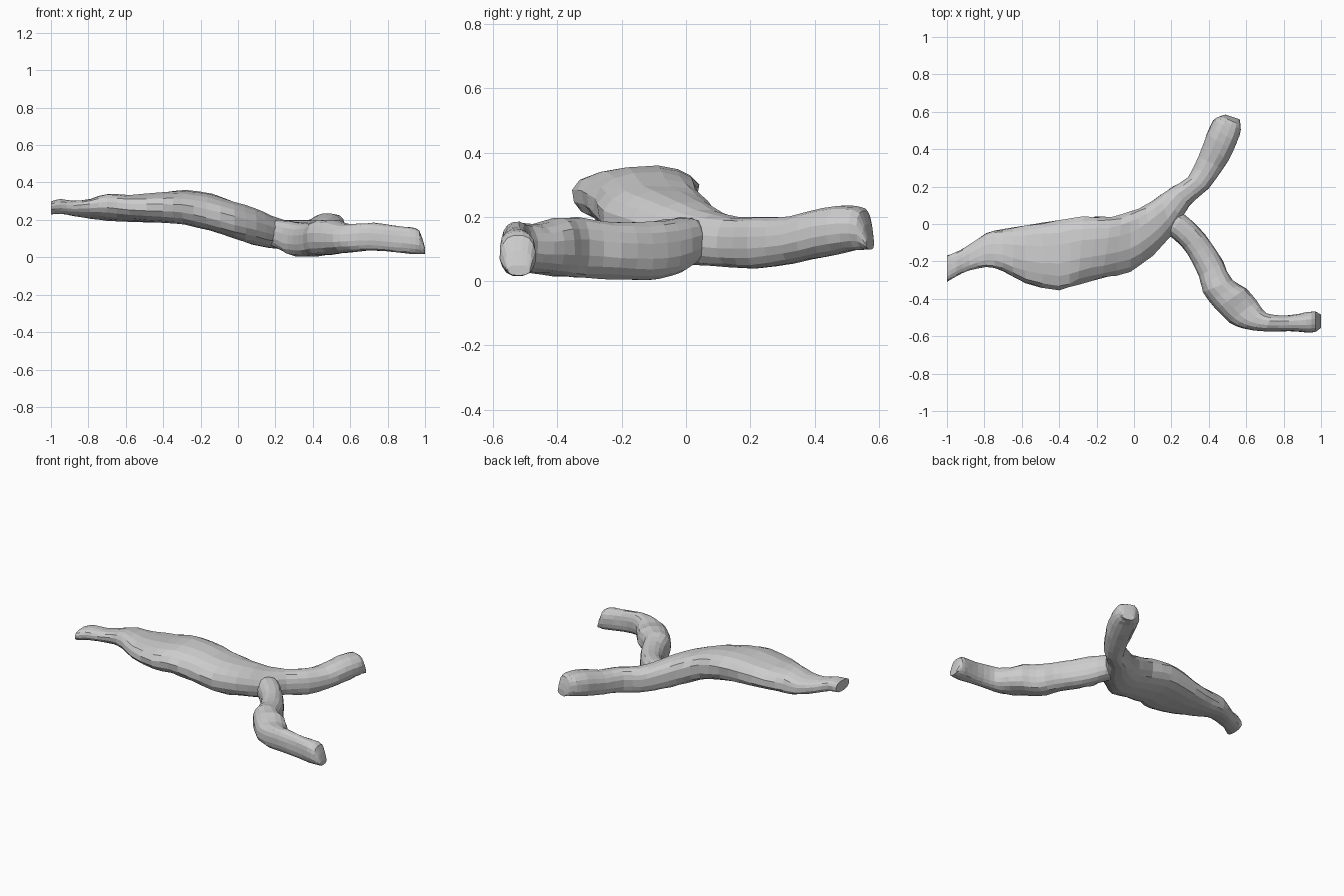
import bpy, bmesh, math, random
from mathutils import Vector

if "Cube" in bpy.data.objects:
    bpy.data.objects.remove(bpy.data.objects["Cube"])

random.seed(4)
SIDES = 16

# Each ring: left edge x,y / right edge x,y / lowest z, highest z / lift of left edge
TRUNK = [
    (-1.00, -.17, -1.00, -.31, .228, .30, 0),
    (-.95, -.15, -.95, -.28, .232, .312, 0),
    (-.88, -.11, -.88, -.25, .222, .302, -.006),
    (-.79, -.047, -.79, -.232, .208, .312, -.014),
    (-.70, -.027, -.70, -.252, .198, .338, -.014),
    (-.58, -.01, -.58, -.315, .191, .332, -.008),
    (-.40, .024, -.40, -.357, .183, .35, .002),
    (-.27, .04, -.30, -.325, .174, .358, .006),
    (-.12, .04, -.17, -.29, .14, .338, .004),
    (-.02, .067, -.02, -.255, .10, .298, .003),
    (.06, .105, .10, -.17, .07, .265, .0),
    (.14, .155, .205, -.055, .05, .225, .0),
    (.20, .195, .295, .095, .042, .20, .0),
    (.288, .25, .40, .19, .04, .20, .0),
    (.343, .36, .478, .295, .055, .202, .0),
    (.39, .48, .532, .39, .075, .23, .0),
    (.425, .555, .566, .475, .093, .234, .0),
    (.46, .577, .57, .53, .098, .22, .0),
    (.49, .585, .565, .56, .098, .14, .0),
]
SIDE_BRANCH = [
    (.20, .08, .12, -.02, .07, .19, 0),
    (.27, .05, .185, -.06, .045, .2, 0),
    (.345, -.015, .235, -.10, .012, .192, 0),
    (.415, -.10, .29, -.17, .002, .184, 0),
    (.477, -.20, .347, -.28, .006, .186, 0),
    (.527, -.30, .368, -.365, .01, .199, 0),
    (.60, -.345, .438, -.455, .016, .196, 0),
    (.657, -.41, .508, -.525, .026, .179, 0),
    (.69, -.46, .585, -.56, .031, .18, 0),
    (.74, -.485, .70, -.575, .036, .185, 0),
    (.83, -.487, .83, -.573, .028, .17, 0),
    (.92, -.472, .92, -.58, .019, .162, 0),
    (.97, -.467, .97, -.576, .016, .142, 0),
    (1.0, -.485, 1.0, -.555, .018, .05, 0),
]


def catmull(rows, steps):
    """Fill in extra rings between the given ones."""
    out = []
    for i in range(len(rows) - 1):
        quad = [rows[max(0, min(len(rows) - 1, i + k))] for k in (-1, 0, 1, 2)]
        for s in range(steps):
            t = s / steps
            out.append([.5 * (2 * b + (c - a) * t + (2 * a - 5 * b + 4 * c - d) * t * t
                              + (3 * b - a - 3 * c + d) * t ** 3)
                        for a, b, c, d in zip(*quad)])
    return out + [rows[-1]]


def rounded(v, power):
    return math.copysign(abs(v) ** power, v)


def vessel(name, rows, left_power, right_power):
    """Loft a lumpy tube; a lower power makes that side of it squarer."""
    bm = bmesh.new()
    rings = []
    for xl, yl, xr, yr, lo, hi, lift in catmull(rows, 2):
        mid = Vector(((xl + xr) / 2, (yl + yr) / 2, (lo + hi) / 2))
        half = Vector(((xl - xr) / 2, (yl - yr) / 2, lift))
        h = math.sqrt(max(((hi - lo) / 2) ** 2 - lift ** 2, 1e-4))
        ring = []
        for k in range(SIDES):
            a = 2 * math.pi * (k + .5) / SIDES
            p = left_power if math.cos(a) > 0 else right_power
            wob = 1 + random.uniform(-.035, .03)
            ring.append(bm.verts.new(mid + half * rounded(math.cos(a), p) * wob
                                     + Vector((0, 0, h * rounded(math.sin(a), p) * wob))))
        rings.append(ring)
    for r, s in zip(rings, rings[1:]):
        for k in range(SIDES):
            n = (k + 1) % SIDES
            bm.faces.new((r[k], r[n], s[n], s[k]))
    bm.faces.new(rings[0])
    bm.faces.new(rings[-1])
    bmesh.ops.recalc_face_normals(bm, faces=bm.faces)
    me = bpy.data.meshes.new(name)
    bm.to_mesh(me)
    bm.free()
    ob = bpy.data.objects.new(name, me)
    bpy.context.collection.objects.link(ob)
    return ob


# Swollen trunk running into the back branch
trunk = vessel("trunk_and_back_branch", TRUNK, .74, .9)
# Front branch, merged into the trunk at the fork
branch = vessel("front_branch", SIDE_BRANCH, .82, .82)

union = trunk.modifiers.new("fork", 'BOOLEAN')
union.operation = 'UNION'
union.solver = 'EXACT'
union.object = branch
bpy.context.view_layer.objects.active = trunk
trunk.select_set(True)
bpy.ops.object.modifier_apply(modifier="fork")
bpy.data.objects.remove(branch, do_unlink=True)
trunk.name = "branching_vessel"
